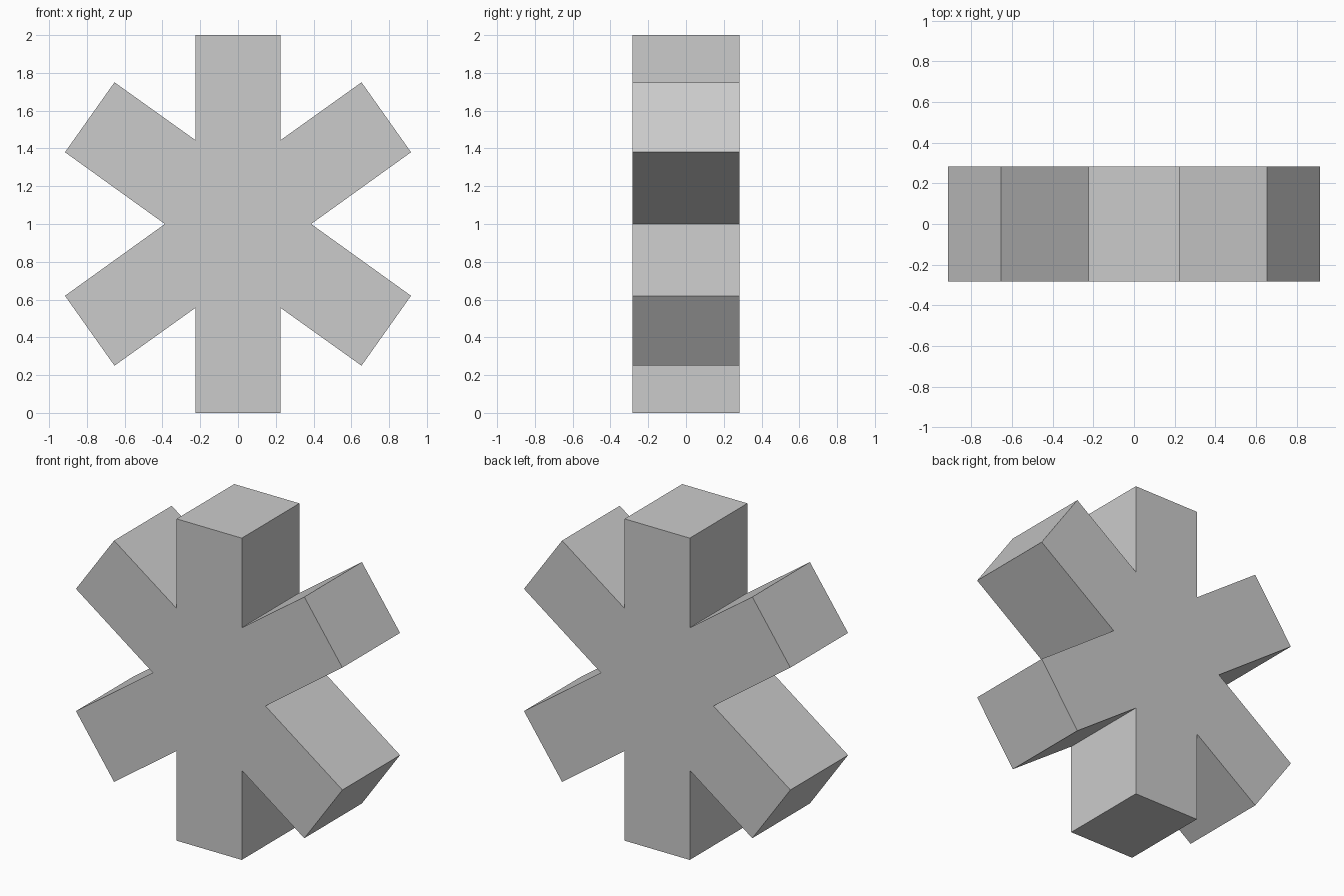
import bpy
import bmesh

if "Cube" in bpy.data.objects:
    bpy.data.objects.remove(bpy.data.objects["Cube"], do_unlink=True)

HALF_DEPTH = 0.283

# Single light grey material
grey = bpy.data.materials.new("light grey")
grey.use_nodes = True
colour = (0.6, 0.6, 0.6, 1)
grey.diffuse_color = colour
grey.node_tree.nodes["Principled BSDF"].inputs["Base Color"].default_value = colour

# Upper right quarter of the outline, as offsets from the centre
quarter = [(0.224, 1.0), (0.224, 0.443), (0.654, 0.75), (0.916, 0.38), (0.387, 0.0)]

# Mirror the quarter downwards, then the right half across to the left
right_half = quarter + [(x, -z) for x, z in reversed(quarter[:-1])]
outline = right_half + [(-x, z) for x, z in reversed(right_half)]

# Six-armed asterisk: one flat outline extruded from front to back
bm = bmesh.new()
front = bm.faces.new([bm.verts.new((x, -HALF_DEPTH, z + 1)) for x, z in outline])
result = bmesh.ops.extrude_face_region(bm, geom=[front], use_keep_orig=True)
back_verts = [g for g in result["geom"] if isinstance(g, bmesh.types.BMVert)]
bmesh.ops.translate(bm, verts=back_verts, vec=(0, 2 * HALF_DEPTH, 0))
bmesh.ops.recalc_face_normals(bm, faces=bm.faces)

mesh = bpy.data.meshes.new("asterisk")
bm.to_mesh(mesh)
bm.free()
mesh.materials.append(grey)
asterisk = bpy.data.objects.new("asterisk", mesh)
bpy.context.collection.objects.link(asterisk)
